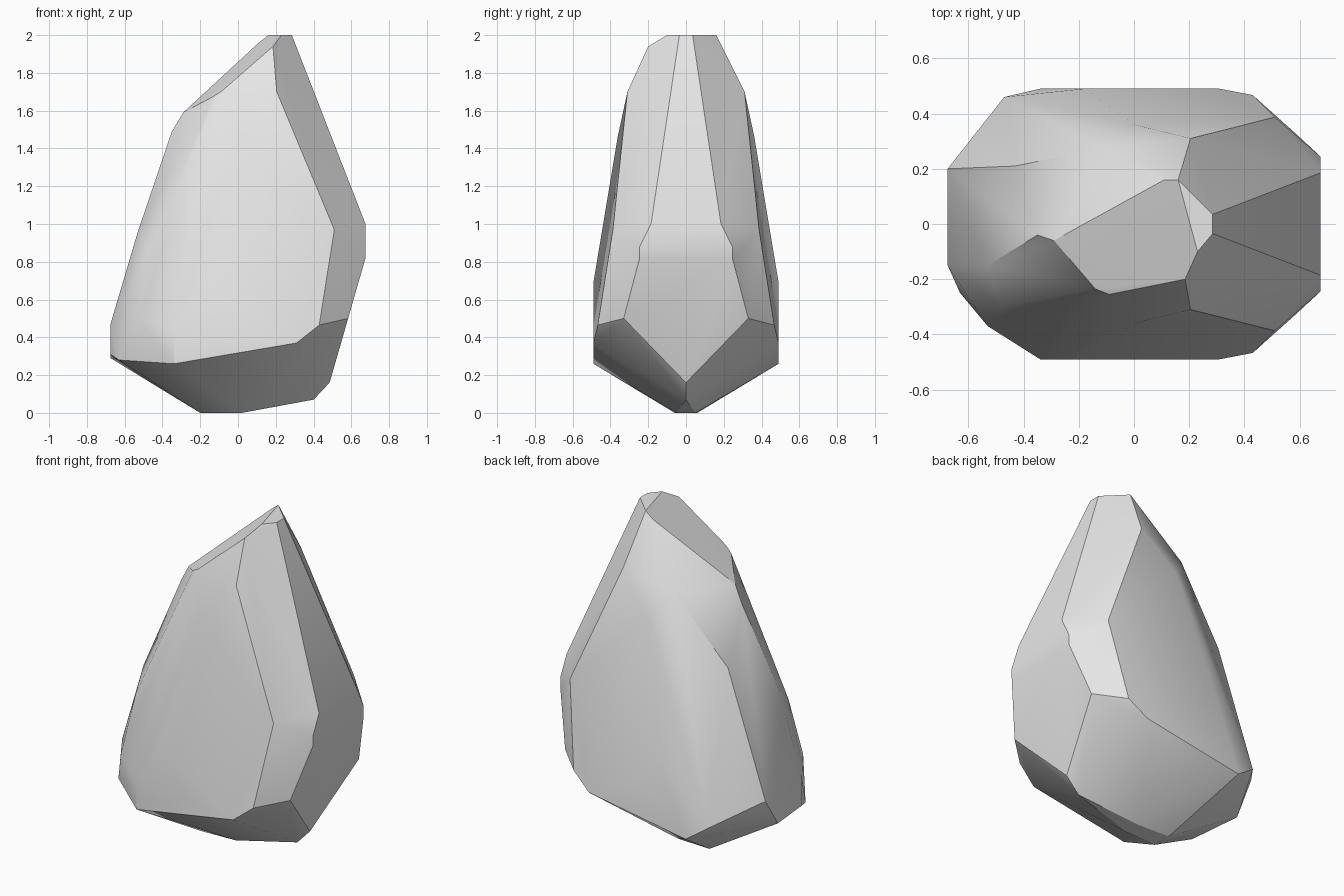
import bpy
import bmesh
import math

# Remove the default cube only
default_cube = bpy.data.objects.get("Cube")
if default_cube:
    bpy.data.objects.remove(default_cube, do_unlink=True)


def make_material(name, shade):
    """Plain grey stone colour for viewport and render."""
    material = bpy.data.materials.new(name)
    material.use_nodes = True
    colour = (shade, shade, shade, 1)
    material.diffuse_color = colour
    shader = material.node_tree.nodes["Principled BSDF"]
    shader.inputs["Base Color"].default_value = colour
    shader.inputs["Roughness"].default_value = 0.8
    return material


# Corners shared by the front and the back, mirrored across y
mirrored_corners = [
    (.285, .035, 2), (.205, .31, 1.7), (0, .36, 1.47),
    (.51, .387, .97), (-.18, .49, .69),
    (.43, .467, .465), (.31, .49, .37), (-.34, .49, .26),
    (.675, .185, 1), (.675, .245, .88), (.675, .245, .82),
    (.583, .33, .5),
    (-.2, .06, 0), (.02, .05, 0),
]

# Flat tip and the slanted shoulder below it
tip_corners = [
    (.16, .16, 2), (.23, -.1, 2), (.185, -.2, 1.94), (.11, .16, 1.96),
]
shoulder_corners = [
    (-.29, -.06, 1.59), (-.14, -.235, 1.67), (-.09, -.255, 1.7),
    (-.35, -.04, 1.49), (-.11, .275, 1.62),
]

# Leaning left flank, from the ridge down to the foot
flank_corners = [
    (-.53, -.15, .96), (-.48, -.3, .85), (-.43, .21, 1.22),
    (-.53, -.37, .5), (-.34, -.49, .43), (-.47, .46, .35),
    (-.675, -.15, .47), (-.675, .2, .47),
    (-.63, -.25, .28), (-.675, -.15, .31), (-.675, .08, .29),
]

# Narrow keel under the overhanging side
keel_corners = [(.485, 0, .16), (.4, 0, .07)]


def build_boulder(name, corners, material):
    """Wrap the corners in a convex skin and merge coplanar facets."""
    mesh = bpy.data.meshes.new(name)
    bm = bmesh.new()
    for corner in corners:
        bm.verts.new(corner)
    hull = bmesh.ops.convex_hull(bm, input=bm.verts[:])
    # Discard corners that fall inside the skin
    loose = [v for v in bm.verts if not v.link_faces]
    bmesh.ops.delete(bm, geom=loose, context="VERTS")
    bmesh.ops.dissolve_limit(bm, angle_limit=math.radians(2),
                             verts=bm.verts[:], edges=bm.edges[:])
    bmesh.ops.recalc_face_normals(bm, faces=bm.faces[:])
    bm.to_mesh(mesh)
    bm.free()
    mesh.materials.append(material)
    boulder = bpy.data.objects.new(name, mesh)
    bpy.context.collection.objects.link(boulder)
    return boulder


corners = tip_corners + shoulder_corners + flank_corners + keel_corners
for x, y, z in mirrored_corners:
    corners += [(x, y, z), (x, -y, z)]

rock = build_boulder("rock", corners, make_material("stone grey", 0.8))

# Soft worn facets with crisp main edges
bpy.ops.object.select_all(action="DESELECT")
rock.select_set(True)
bpy.context.view_layer.objects.active = rock
bpy.ops.object.shade_smooth_by_angle(angle=math.radians(30))
